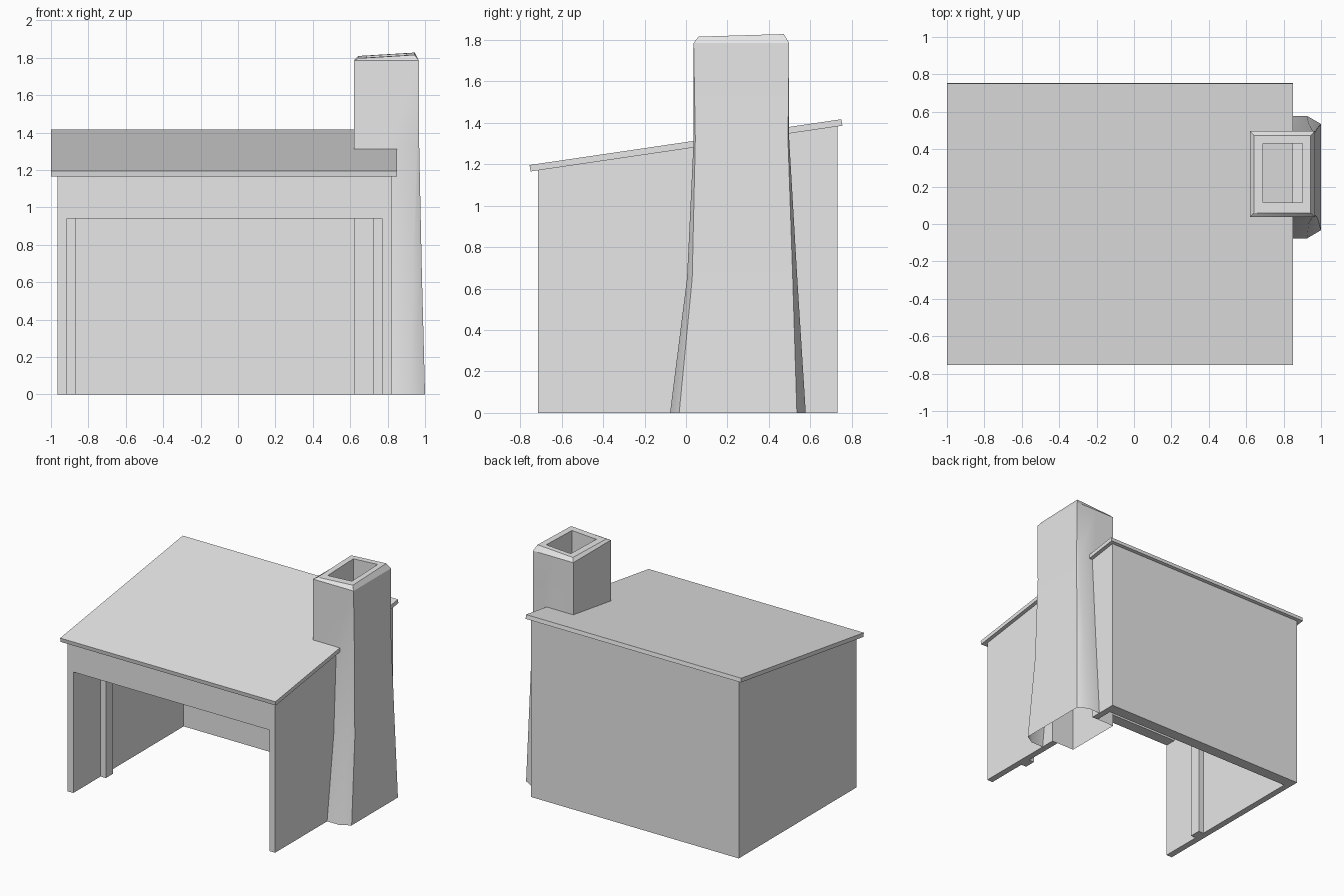
import bpy, bmesh, math

cube = bpy.data.objects.get("Cube")
if cube:
    bpy.data.objects.remove(cube, do_unlink=True)

plaster = bpy.data.materials.new("light_grey")
plaster.use_nodes = True
GREY = (0.8, 0.8, 0.8, 1)
plaster.diffuse_color = GREY
plaster.node_tree.nodes["Principled BSDF"].inputs["Base Color"].default_value = GREY


def finish(name, bm):
    bmesh.ops.remove_doubles(bm, verts=bm.verts, dist=0.0005)
    bmesh.ops.recalc_face_normals(bm, faces=bm.faces)
    mesh = bpy.data.meshes.new(name)
    bm.to_mesh(mesh)
    bm.free()
    mesh.materials.append(plaster)
    obj = bpy.data.objects.new(name, mesh)
    bpy.context.collection.objects.link(obj)
    return obj


def loft(name, rings, cap_start=True, cap_end=True):
    """Skin a list of equal-length rings of points."""
    bm = bmesh.new()
    loops = [[bm.verts.new(p) for p in ring] for ring in rings]
    n = len(loops[0])
    for a, b in zip(loops, loops[1:]):
        for i in range(n):
            j = (i + 1) % n
            bm.faces.new((a[i], a[j], b[j], b[i]))
    if cap_start:
        bm.faces.new(loops[0])
    if cap_end:
        bm.faces.new(loops[-1])
    return finish(name, bm)


def prism(name, x0, x1, profile):
    """Extrude a (y, z) side profile along x."""
    return loft(name, [[(x, y, z) for y, z in profile] for x in (x0, x1)])


def eave(y):
    """Height of the underside of the sloping roof."""
    return 1.165 + (y + 0.75) * 0.147


def wall(name, x0, x1, y0, y1, z0=0.0):
    return prism(name, x0, x1, [(y0, z0), (y1, z0), (y1, eave(y1)), (y0, eave(y0))])


# Hut walls, open at the front and underneath
LEFT, RIGHT, FRONT, BACK = -0.965, 0.82, -0.715, 0.73
SIDE, DEEP = 0.05, 0.09
CHIM_F, CHIM_B = 0.037, 0.498
wall("back_wall", LEFT, RIGHT, BACK - DEEP, BACK)
wall("front_lintel", LEFT + SIDE, RIGHT - SIDE, FRONT, FRONT + DEEP, 0.94)
wall("plain_side_wall", LEFT, LEFT + SIDE, FRONT, BACK - DEEP)
wall("chimney_side_wall_front", RIGHT - SIDE, RIGHT, FRONT, CHIM_F)
wall("chimney_side_wall_back", RIGHT - SIDE, RIGHT, CHIM_B, BACK - DEEP)

# Posts standing against the inner side walls
wall("post_right", LEFT + SIDE, LEFT + SIDE + 0.045, -0.38, -0.29)
wall("post_left", RIGHT - SIDE - 0.045, RIGHT - SIDE, -0.38, -0.29)

# Sloping roof slab
prism("roof", -1.0, 0.85,
      [(-0.75, 1.165), (0.755, 1.386), (0.75, 1.417), (-0.755, 1.196)])


# Chimney: straight stack with a flared outer foot
def stack_ring(z, fo, fi, bi, bo, xc, xo):
    inner, shoulder = 0.62, 0.79
    outline = [(inner, CHIM_F), (shoulder, CHIM_F), (shoulder, fo), (xc, fo), (xo, fi),
               (xo, bi), (xc, bo), (shoulder, bo), (shoulder, CHIM_B), (inner, CHIM_B)]
    return [(x, y, z) for x, y in outline]


def clamp_ring(ring, x0, x1, y0, y1, height):
    pts = [(min(max(x, x0), x1), min(max(y, y0), y1)) for x, y, _ in ring]
    return [(x, y, height(x, y)) for x, y in pts]


def crown(x, y):
    """Slightly tilted chimney top."""
    return 1.797 + 0.06 * (x - 0.64) + 0.03 * (y - 0.05)


foot = stack_ring(0.0, -0.077, -0.033, 0.535, 0.578, 0.925, 1.0)
waist = stack_ring(0.65, 0.005, 0.03, 0.515, 0.537, 0.935, 0.983)
neck = stack_ring(1.32, CHIM_F, 0.045, 0.492, CHIM_B, 0.955, 0.969)
top = stack_ring(1.785, CHIM_F, CHIM_F, CHIM_B, CHIM_B, 0.967, 0.967)
rim = clamp_ring(top, 0.642, 0.945, 0.06, 0.472, crown)
mouth = clamp_ring(top, 0.69, 0.90, 0.115, 0.43, crown)
flue = clamp_ring(top, 0.69, 0.90, 0.115, 0.43, lambda x, y: 1.3)
chimney = loft("chimney", [foot, waist, neck, top, rim, mouth, flue], cap_start=False)

bpy.ops.object.select_all(action='DESELECT')
chimney.select_set(True)
bpy.context.view_layer.objects.active = chimney
bpy.ops.object.shade_smooth_by_angle(angle=math.radians(30))
